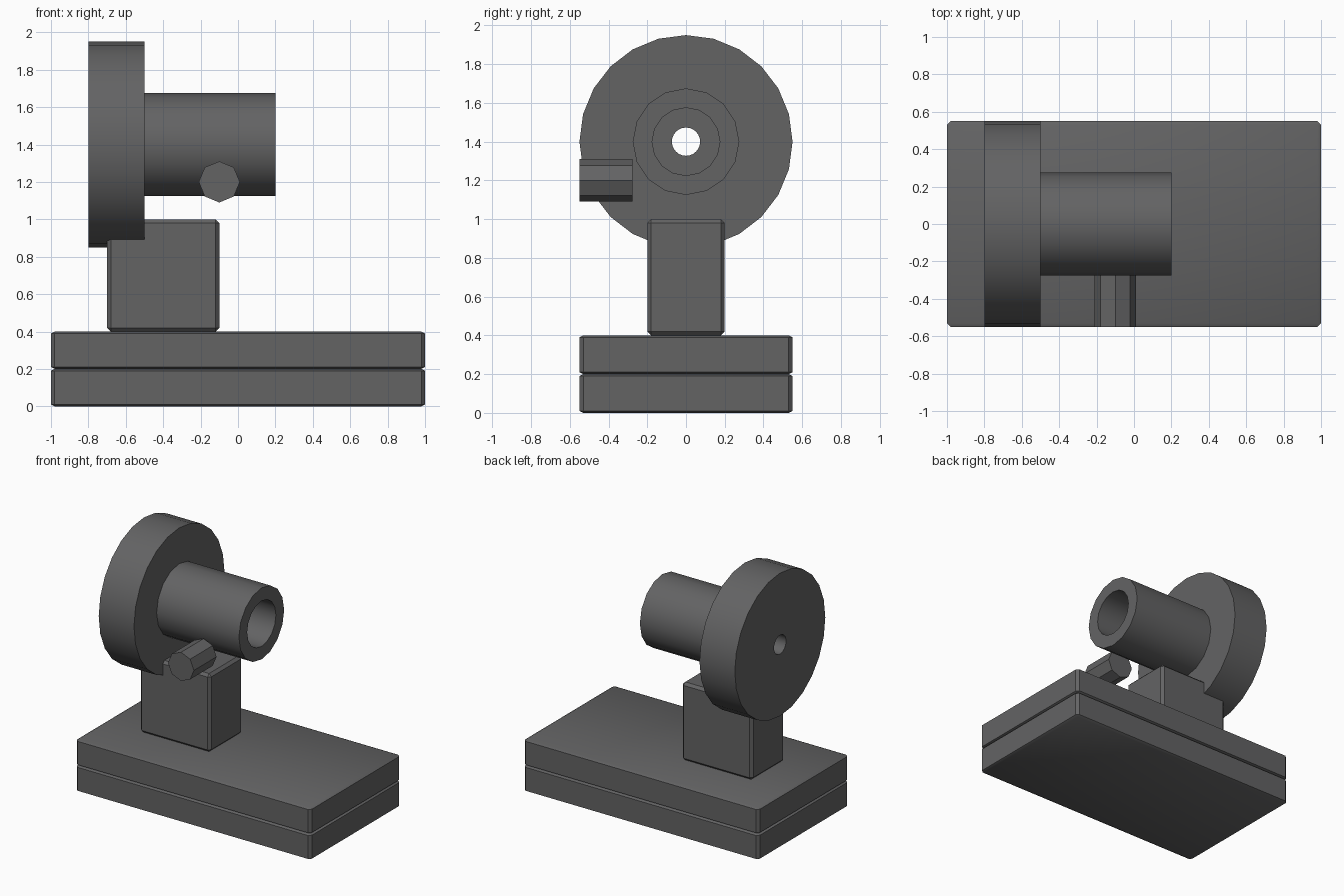
import bpy, bmesh
from math import sin, cos, pi, radians
from mathutils import Vector

old = bpy.data.objects.get("Cube")
if old:
    bpy.data.objects.remove(old, do_unlink=True)

GREY = (0.125, 0.125, 0.127, 1)
metal = bpy.data.materials.new("dark_grey_metal")
metal.use_nodes = True
metal.diffuse_color = GREY
metal.node_tree.nodes["Principled BSDF"].inputs["Base Color"].default_value = GREY


def finish(name, bm):
    bmesh.ops.recalc_face_normals(bm, faces=bm.faces)
    mesh = bpy.data.meshes.new(name)
    bm.to_mesh(mesh)
    bm.free()
    mesh.materials.append(metal)
    obj = bpy.data.objects.new(name, mesh)
    bpy.context.collection.objects.link(obj)
    bpy.ops.object.select_all(action='DESELECT')
    obj.select_set(True)
    bpy.context.view_layer.objects.active = obj
    bpy.ops.object.shade_smooth_by_angle(angle=radians(30))
    return obj


def chamfered_box(name, size, centre, chamfer=0.02, squash=1.0):
    """Box with cut edges; squash flattens the chamfer in height."""
    bm = bmesh.new()
    bmesh.ops.create_cube(bm, size=1)
    bmesh.ops.scale(bm, vec=(size[0], size[1], size[2] / squash), verts=bm.verts)
    bmesh.ops.bevel(bm, geom=bm.edges[:], offset=chamfer, segments=1,
                    affect='EDGES', profile=0.5)
    bmesh.ops.scale(bm, vec=(1, 1, squash), verts=bm.verts)
    bmesh.ops.translate(bm, vec=centre, verts=bm.verts)
    return finish(name, bm)


def hollow_cylinder(name, x0, x1, outer, inner, sides, z):
    """Pierced cylinder along x, made by sweeping a rectangular section."""
    bm = bmesh.new()
    section = [(x0, outer), (x1, outer), (x1, inner), (x0, inner)]
    rings = []
    for i in range(sides):
        a = 2 * pi * i / sides
        rings.append([bm.verts.new((x, r * sin(a), z + r * cos(a)))
                      for x, r in section])
    for i in range(sides):
        here, after = rings[i], rings[(i + 1) % sides]
        for j in range(4):
            k = (j + 1) % 4
            bm.faces.new((here[j], here[k], after[k], after[j]))
    return finish(name, bm)


def octagonal_knob(name, x, z, y0, y1, radius):
    bm = bmesh.new()
    ring = [bm.verts.new((x + radius * sin(i * pi / 4), y0,
                          z + radius * cos(i * pi / 4))) for i in range(8)]
    cap = bm.faces.new(ring)
    out = bmesh.ops.extrude_face_region(bm, geom=[cap], use_keep_orig=True)
    moved = [v for v in out["geom"] if isinstance(v, bmesh.types.BMVert)]
    bmesh.ops.translate(bm, vec=Vector((0, y1 - y0, 0)), verts=moved)
    return finish(name, bm)


# Two stacked base slabs
for name, z in (("lower_base", 0.1), ("upper_base", 0.3)):
    chamfered_box(name, (2, 1.1, 0.2), (0, 0, z), squash=0.5)

# Support block
chamfered_box("pedestal", (0.6, 0.4, 0.6), (-0.4, 0, 0.7))

# Wheel with a small centre hole, and the wider-bored tube in front of it
hollow_cylinder("wheel", -0.8, -0.5, 0.55, 0.073, 24, 1.4)
hollow_cylinder("tube", -0.5, 0.2, 0.275, 0.175, 16, 1.4)

# Side knob
octagonal_knob("side_knob", -0.1, 1.2, -0.55, -0.275, 0.11)
